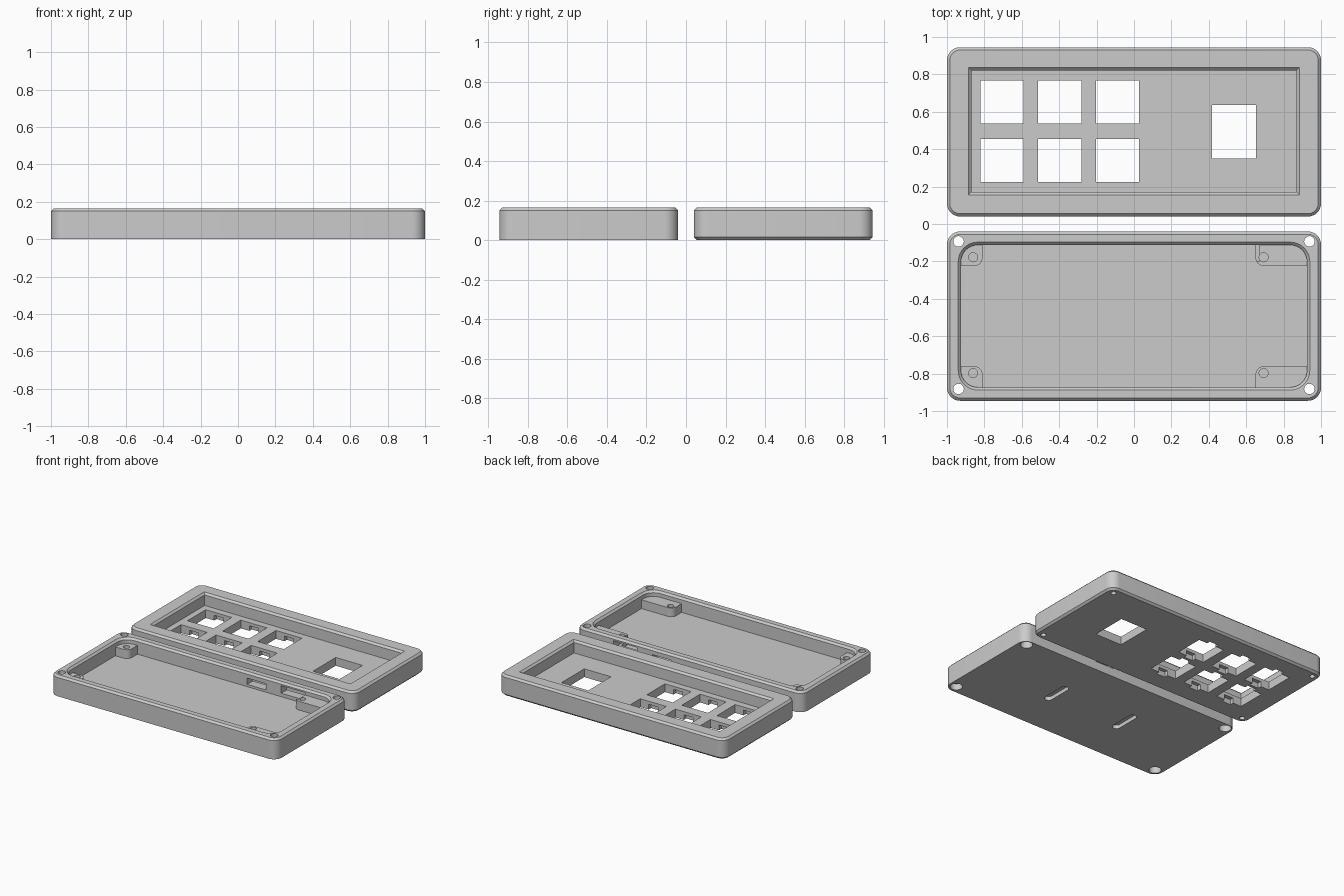
import bpy, bmesh, math

if "Cube" in bpy.data.objects:
    bpy.data.objects.remove(bpy.data.objects["Cube"])

grey = bpy.data.materials.new("plain grey")
grey.diffuse_color = (0.6, 0.6, 0.6, 1)
grey.use_nodes = True
grey.node_tree.nodes["Principled BSDF"].inputs["Base Color"].default_value = grey.diffuse_color


def outline(x0, x1, y0, y1, r, seg=8):
    """Points of a rectangle with rounded corners, counter-clockwise."""
    if r <= 0:
        return [(x0, y0), (x1, y0), (x1, y1), (x0, y1)]
    pts = []
    for cx, cy, a in ((x1 - r, y1 - r, 0), (x0 + r, y1 - r, 90),
                      (x0 + r, y0 + r, 180), (x1 - r, y0 + r, 270)):
        for i in range(seg + 1):
            t = math.radians(a + 90 * i / seg)
            pts.append((cx + r * math.cos(t), cy + r * math.sin(t)))
    return pts


def block(name, x0, x1, y0, y1, rings, r=0):
    """Solid stacked from rings of (height, inset)."""
    bm = bmesh.new()
    loops = []
    for z, d in rings:
        rr = max(r - d, 0.004) if r else 0
        pts = outline(x0 + d, x1 - d, y0 + d, y1 - d, rr)
        loops.append([bm.verts.new((x, y, z)) for x, y in pts])
    n = len(loops[0])
    bm.faces.new(loops[0][::-1])
    bm.faces.new(loops[-1])
    for lo, hi in zip(loops, loops[1:]):
        for i in range(n):
            j = (i + 1) % n
            bm.faces.new((lo[i], lo[j], hi[j], hi[i]))
    bmesh.ops.remove_doubles(bm, verts=bm.verts, dist=1e-5)
    bmesh.ops.recalc_face_normals(bm, faces=bm.faces)
    me = bpy.data.meshes.new(name)
    bm.to_mesh(me)
    bm.free()
    me.materials.append(grey)
    ob = bpy.data.objects.new(name, me)
    bpy.context.collection.objects.link(ob)
    return ob


def hole(x, y, r, z0, z1):
    return block("cutter", x - r, x + r, y - r, y + r, [(z0, 0), (z1, 0)], r * 0.999)


def box(x0, x1, y0, y1, z0, z1, r=0):
    return block("cutter", x0, x1, y0, y1, [(z0, 0), (z1, 0)], r)


def cut(target, cutter):
    """Subtract the cutter and throw it away."""
    bpy.context.view_layer.objects.active = target
    m = target.modifiers.new("cut", 'BOOLEAN')
    m.operation, m.solver, m.object = 'DIFFERENCE', 'EXACT', cutter
    bpy.ops.object.modifier_apply(modifier=m.name)
    bpy.data.objects.remove(cutter)


H, C = 0.165, 0.015

# Key plate: rounded slab, chamfered on both rims
plate = block("key_plate", -1, 1, 0.04, 0.945,
              [(0, C), (C, 0), (H - C, 0), (H, C)], 0.07)
# Recessed deck
cut(plate, block("cutter", -0.87, 0.87, 0.17, 0.822,
                 [(0.066, 0), (H - C, 0), (H + 0.01, -C - 0.01)]))
# Key openings with clip notches on the underside
for x in (-0.707, -0.397, -0.087):
    for y in (0.34, 0.652):
        cut(plate, box(x - 0.115, x + 0.115, y - 0.115, y + 0.115, -0.1, 0.1))
        cut(plate, box(x - 0.04, x + 0.04, y - 0.145, y + 0.145, -0.1, 0.041))
# Dial opening
cut(plate, box(0.417, 0.653, 0.35, 0.637, -0.1, 0.1))
# Blind screw holes in the underside
for x in (-0.938, 0.938):
    for y in (0.098, 0.887):
        cut(plate, hole(x, y, 0.02, -0.1, 0.1))

# Tray: flat base, chamfered top rim
tray = block("tray", -1, 1, -0.945, -0.04, [(0, 0), (H - C, 0), (H, C)], 0.07)
# Cavity, leaving a standoff in each corner
cavity = block("cutter", -0.925, 0.925, -0.873, -0.112,
               [(0.05, 0), (H - C, 0), (H + 0.01, -C - 0.01)], 0.09)
for x0, x1 in ((-1.1, -0.81), (0.65, 1.1)):
    for y0, y1 in ((-1.1, -0.76), (-0.225, 0.1)):
        cut(cavity, box(x0, x1, y0, y1, -0.1, 0.12, 0.045))
cut(tray, cavity)
# Standoff screw holes
for x in (-0.86, 0.693):
    for y in (-0.797, -0.178):
        cut(tray, hole(x, y, 0.024, 0.04, 0.3))
# Corner through holes with wide sinks below
for x in (-0.938, 0.938):
    for y in (-0.882, -0.093):
        cut(tray, hole(x, y, 0.028, -0.1, 0.3))
        cut(tray, hole(x, y, 0.045, -0.1, 0.05))
# Port openings through the back wall
cut(tray, box(0.16, 0.325, -0.2, 0.02, 0.068, 0.118))
cut(tray, box(0.46, 0.67, -0.2, 0.02, 0.078, 0.138))
# Blind hanging slots in the base
for x in (-0.32, 0.32):
    cut(tray, box(x - 0.03, x + 0.03, -0.61, -0.37, -0.1, 0.03, 0.0299))

for ob in (plate, tray):
    bpy.ops.object.select_all(action='DESELECT')
    ob.select_set(True)
    bpy.context.view_layer.objects.active = ob
    bpy.ops.object.shade_smooth_by_angle(angle=math.radians(30))
